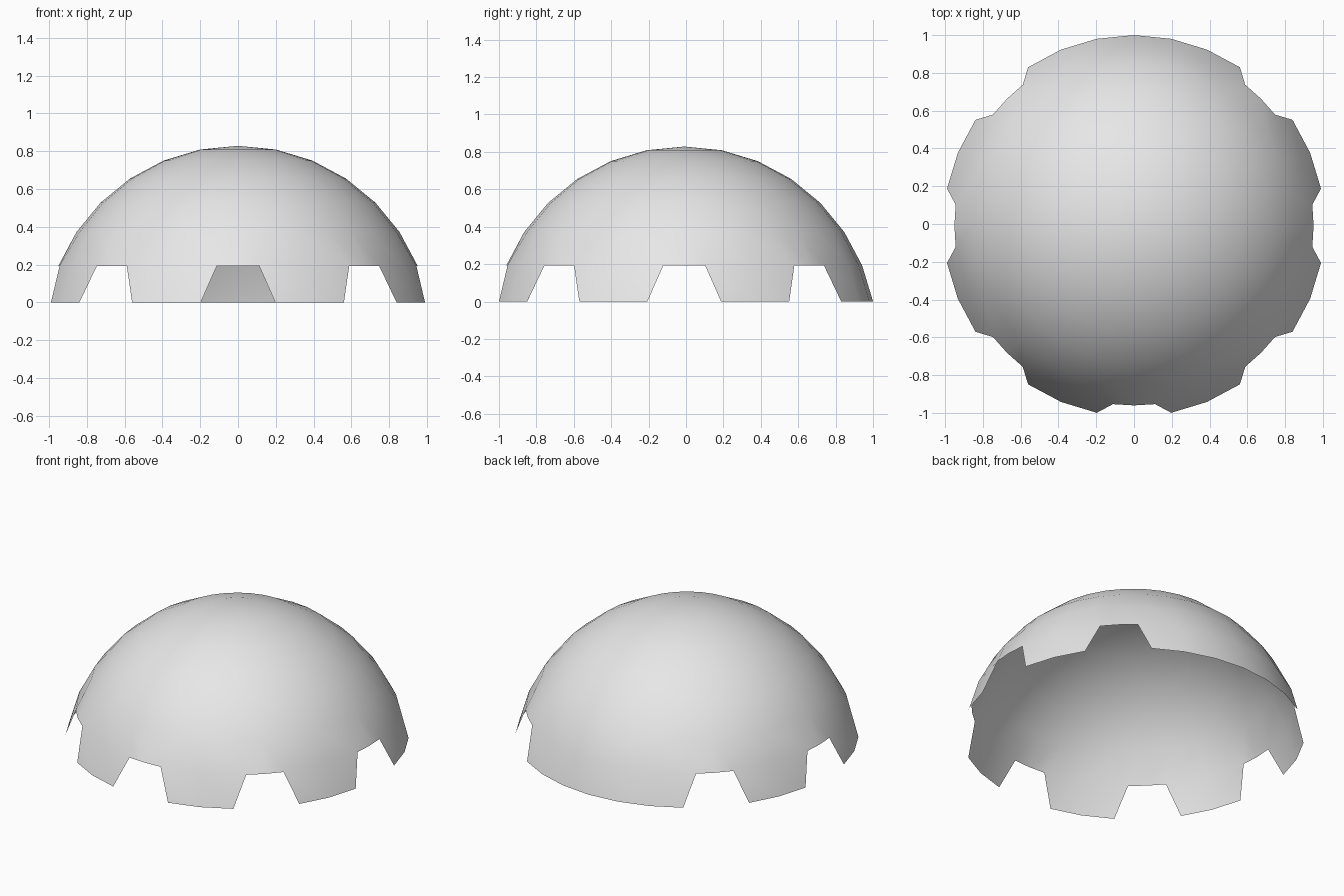
import bpy
import bmesh
from math import atan2, cos, sin, pi, hypot

cube = bpy.data.objects.get("Cube")
if cube:
    bpy.data.objects.remove(cube, do_unlink=True)

STEP = pi / 16            # one of 32 segments
R = 1.0097 / cos(STEP)    # sphere radius
BASE = R * sin(STEP)      # sphere is cut here
SHIFT_Y = -0.0095
OPENING_TOP = R * sin(2 * STEP)


def bay(co):
    """Index of the nearest eighth of the circle and the angle from its middle."""
    a = atan2(co.y, co.x)
    k = round(a / (pi / 4))
    return k % 8, a - k * pi / 4


# Dome shell: upper part of a sphere
bm = bmesh.new()
bmesh.ops.create_uvsphere(bm, u_segments=32, v_segments=16, radius=R)
bmesh.ops.delete(bm, geom=[v for v in bm.verts if v.co.z < BASE - 0.01], context='VERTS')

# Arched openings in every bay but the back one
BACK = 2
holes = []
for f in bm.faces:
    c = f.calc_center_median()
    k, off = bay(c)
    if k != BACK and c.z < OPENING_TOP - 0.01 and abs(off) < STEP:
        holes.append(f)
bmesh.ops.delete(bm, geom=holes, context='FACES')

# Narrow the top corners of each opening
for v in bm.verts:
    k, off = bay(v.co)
    if k != BACK and abs(v.co.z - OPENING_TOP) < 0.01 and abs(abs(off) - STEP) < 0.01:
        a = k * pi / 4 + off * 0.6
        r = hypot(v.co.x, v.co.y)
        v.co.x, v.co.y = r * cos(a), r * sin(a)

bmesh.ops.translate(bm, verts=bm.verts, vec=(0, SHIFT_Y, -BASE))
for f in bm.faces:
    f.smooth = True

mesh = bpy.data.meshes.new("dome_shell")
bm.to_mesh(mesh)
bm.free()
dome = bpy.data.objects.new("dome_shell", mesh)
bpy.context.collection.objects.link(dome)

# Plain light grey
grey = bpy.data.materials.new("light_grey")
grey.use_nodes = True
colour = (0.8, 0.8, 0.8, 1)
grey.diffuse_color = colour
grey.node_tree.nodes["Principled BSDF"].inputs["Base Color"].default_value = colour
mesh.materials.append(grey)
